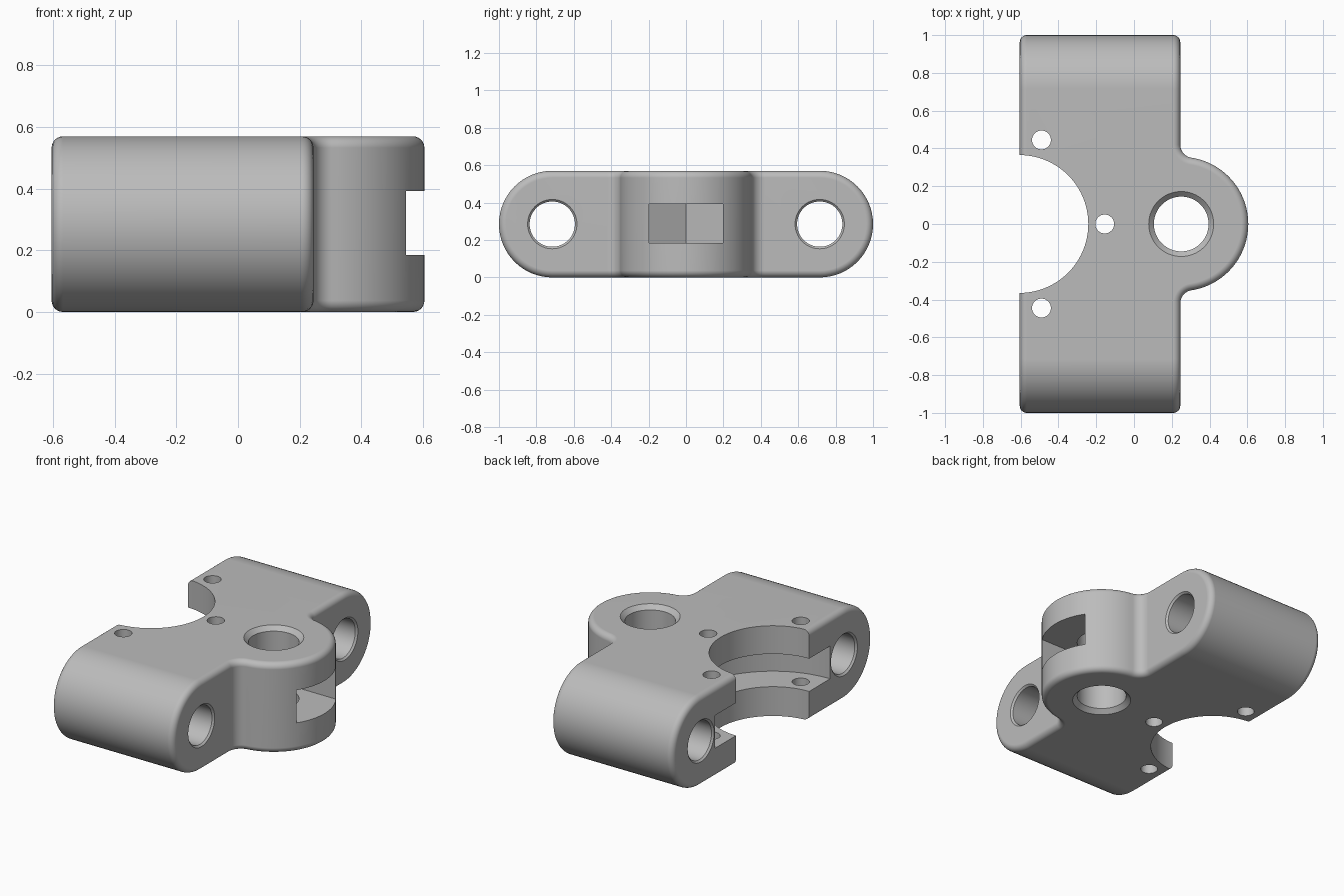
import bpy, bmesh, math
from mathutils import Vector

if "Cube" in bpy.data.objects:
    bpy.data.objects.remove(bpy.data.objects["Cube"])

grey = bpy.data.materials.new("plain grey")
grey.diffuse_color = (0.5, 0.5, 0.5, 1)
grey.use_nodes = True
grey.node_tree.nodes["Principled BSDF"].inputs["Base Color"].default_value = grey.diffuse_color


def loft(name, rings):
    """Closed solid skinned through equal-length rings of 3D points."""
    bm = bmesh.new()
    rows = [[bm.verts.new(p) for p in ring] for ring in rings]
    for a, b in zip(rows, rows[1:]):
        for i in range(len(a)):
            j = (i + 1) % len(a)
            bm.faces.new((a[i], a[j], b[j], b[i]))
    bm.faces.new(rows[0])
    bm.faces.new(rows[-1])
    bmesh.ops.recalc_face_normals(bm, faces=bm.faces)
    mesh = bpy.data.meshes.new(name)
    bm.to_mesh(mesh)
    bm.free()
    obj = bpy.data.objects.new(name, mesh)
    bpy.context.collection.objects.link(obj)
    return obj


def arc(cx, cy, r, a0, a1, n):
    return [(cx + r * math.cos(math.radians(a0 + (a1 - a0) * i / n)),
             cy + r * math.sin(math.radians(a0 + (a1 - a0) * i / n))) for i in range(n + 1)]


def prism(name, pts, lo, hi):
    return loft(name, [[(x, y, z) for x, y in pts] for z in (lo, hi)])


def cylinder(name, x, y, r, lo, hi, n=96):
    return prism(name, arc(x, y, r, 0, 360, n)[:-1], lo, hi)


def drill(name, axis, u, v, r, chamfer, lo, hi):
    """Through-hole cutter along x or z with a chamfer at both mouths."""
    e = 0.05
    rings = []
    for t, rad in ((lo - e, r + chamfer + e), (lo + chamfer, r),
                   (hi - chamfer, r), (hi + e, r + chamfer + e)):
        ring = arc(u, v, rad, 0, 360, 64)[:-1]
        rings.append([(t, a, b) if axis == "x" else (a, b, t) for a, b in ring])
    return loft(name, rings)


def apply(obj, kind, **settings):
    mod = obj.modifiers.new(kind, kind)
    for key, value in settings.items():
        setattr(mod, key, value)
    bpy.ops.object.select_all(action="DESELECT")
    bpy.context.view_layer.objects.active = obj
    obj.select_set(True)
    bpy.ops.object.modifier_apply(modifier=mod.name)


def combine(obj, other, operation):
    apply(obj, "BOOLEAN", operation=operation, solver="EXACT", object=other)
    bpy.data.objects.remove(other)


H, X0, X1 = 0.57, -0.605, 0.245
MID = H / 2
BX, BR, F = 0.25, 0.355, 0.07        # boss centre, boss radius, inner fillet

# Plan outline: straight bar, blended into the round boss
fx = X1 + F
fy = math.sqrt((BR + F) ** 2 - (fx - BX) ** 2)
ang = math.degrees(math.atan2(fy, fx - BX))
half = arc(BX, 0, BR, 0, ang, 28) + arc(fx, fy, F, 180 + ang, 180, 10)[1:]
plan = half + [(X1, 1.2), (X0, 1.2), (X0, -1.2), (X1, -1.2)]
plan += [(x, -y) for x, y in reversed(half[1:])]
body = prism("carriage_body", plan, -0.2, 0.8)

# Rounded side profile trims the outline, then all rims are rounded
side = arc(1 - MID, MID, MID, -90, 90, 32) + arc(MID - 1, MID, MID, 90, 270, 32)
combine(body, loft("side_profile", [[(x, y, z) for y, z in side] for x in (-0.9, 0.9)]), "INTERSECT")
apply(body, "BEVEL", width=0.037, segments=6, limit_method="ANGLE",
      angle_limit=math.radians(50), use_clamp_overlap=False)

# Rod holes along x and the vertical boss hole
cutters = [drill("rod_hole", "x", s * 0.715, MID, 0.121, 0.011, X0, X1) for s in (-1, 1)]
cutters.append(drill("boss_hole", "z", BX, 0, 0.145, 0.027, 0, H))

# Half-round notch and the wider flange slot inside it
cutters.append(cylinder("notch", -0.607, 0, 0.365, -0.1, 0.7))
cutters.append(cylinder("flange_slot", -0.607, 0, 0.575, 0.185, 0.392))

# Hexagon-backed nut pocket opening through the boss
w = 0.197
back = w / math.sqrt(3)
cutters.append(prism("nut_pocket", [(BX - 2 * back, 0), (BX - back, -w), (0.8, -w),
                                    (0.8, w), (BX - back, w)], 0.185, 0.392))

# Three screw holes around the notch
for x, y in ((-0.49, 0.445), (-0.49, -0.445), (-0.155, 0)):
    cutters.append(cylinder("screw_hole", x, y, 0.05, -0.1, 0.7, 32))

for cutter in cutters:
    combine(body, cutter, "DIFFERENCE")

body.data.materials.clear()
body.data.materials.append(grey)
for p in body.data.polygons:
    p.material_index = 0
bpy.ops.object.shade_smooth_by_angle(angle=math.radians(30))
body.modifiers.new("even_shading", "WEIGHTED_NORMAL").keep_sharp = True
